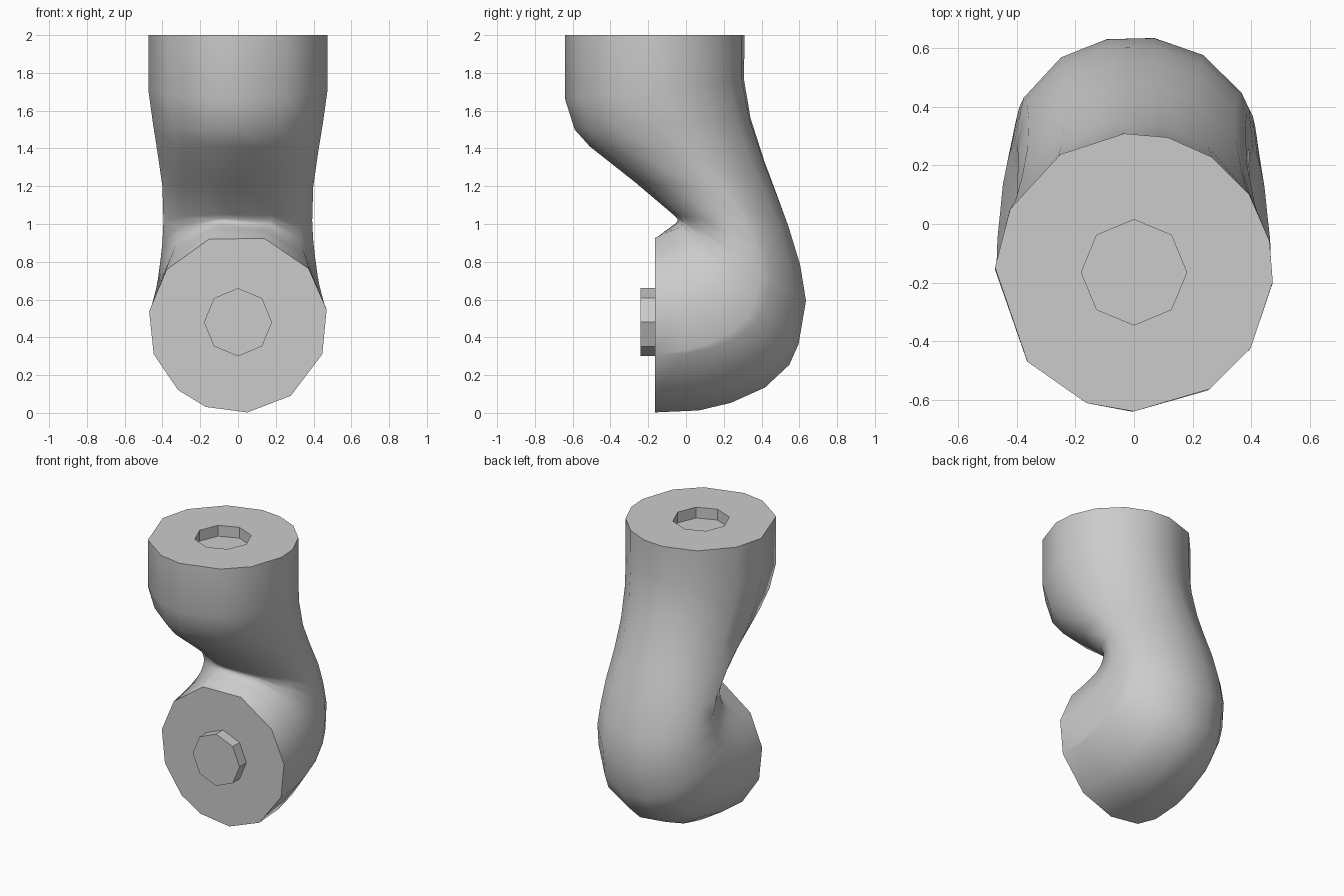
import bpy, bmesh
from math import sin, cos, radians, pi
from mathutils import Vector

cube = bpy.data.objects.get("Cube")
if cube:
    bpy.data.objects.remove(cube)

grey = bpy.data.materials.new("plain grey")
grey.use_nodes = True
colour = (0.6, 0.6, 0.6, 1)
grey.diffuse_color = colour
grey.node_tree.nodes["Principled BSDF"].inputs["Base Color"].default_value = colour

# Side angles of the upper end and of the front end
TOP = [-33, -4, 13, 34, 56, 76, 94, 122, 153, 178, 220, 250, 270, 303]
FRONT = [-38, -9, 20, 20, 54, 84, 111, 132, 160, 188, 217, 251, 251, 287]

# Cross-sections along the bend: inner y, z, outer y, z, half width
SECTIONS = [
    (-.64, 2, .31, 2, .475),
    (-.64, 1.66, .31, 1.76, .475),
    (-.59, 1.5, .345, 1.56, .45),
    (-.51, 1.41, .42, 1.33, .425),
    (-.27, 1.22, .48, 1.17, .4),
    (-.07, 1.05, .55, .98, .395),
    (-.05, 1.03, .61, .78, .4),
    (-.05, 1.02, .64, .59, .41),
    (-.06, 1.01, .6, .36, .425),
    (-.08, 1, .55, .25, .435),
    (-.1, .99, .42, .13, .45),
    (-.12, .98, .24, .05, .46),
    (-.14, .965, .07, .01, .47),
    (-.165, .945, -.165, 0, .475),
]


def octagon(bm, centre, u, v, radius=.18):
    return [bm.verts.new(centre + radius * (u * cos(i * pi / 4) + v * sin(i * pi / 4)))
            for i in range(8)]


def bridge(bm, a, b):
    n = len(a)
    return [bm.faces.new((a[i], a[(i + 1) % n], b[(i + 1) % n], b[i])) for i in range(n)]


def finish(bm, name):
    bmesh.ops.remove_doubles(bm, verts=bm.verts, dist=.0005)
    bmesh.ops.recalc_face_normals(bm, faces=bm.faces)
    mesh = bpy.data.meshes.new(name)
    bm.to_mesh(mesh)
    bm.free()
    mesh.materials.append(grey)
    obj = bpy.data.objects.new(name, mesh)
    bpy.context.collection.objects.link(obj)
    return obj


X, Y, Z = Vector((1, 0, 0)), Vector((0, 1, 0)), Vector((0, 0, 1))

# Bent limb, lofted through the sections
bm = bmesh.new()
rings = []
for k, (iy, iz, oy, oz, width) in enumerate(SECTIONS):
    f = k / (len(SECTIONS) - 1)
    inner, outer = Vector((0, iy, iz)), Vector((0, oy, oz))
    mid, half = (inner + outer) / 2, (outer - inner) / 2
    angles = [radians(a + (b - a) * f) for a, b in zip(TOP, FRONT)]
    rings.append([bm.verts.new(mid + X * width * cos(t) + half * sin(t)) for t in angles])
for a, b in zip(rings, rings[1:]):
    bridge(bm, a, b)
bm.faces.new(rings[-1])

# Socket sunk into the upper end
rim = octagon(bm, Vector((0, -.165, 2)), X, Y)
floor = octagon(bm, Vector((0, -.165, 1.925)), X, Y)
bridge(bm, rim, floor)
bm.faces.new(floor)
edges = []
for loop in (rings[0], rim):
    for i, v in enumerate(loop):
        edges.append(bm.edges.get((v, loop[(i + 1) % len(loop)])))
bmesh.ops.triangle_fill(bm, edges=edges, use_beauty=True)
limb = finish(bm, "bent_limb")

# Peg on the front end
bm = bmesh.new()
base = octagon(bm, Vector((0, -.16, .48)), X, Z)
tip = octagon(bm, Vector((0, -.24, .48)), X, Z)
bridge(bm, base, tip)
bm.faces.new(base)
bm.faces.new(tip)
finish(bm, "front_peg")

# Smooth sides with sharp rims
bpy.ops.object.select_all(action='DESELECT')
limb.select_set(True)
bpy.context.view_layer.objects.active = limb
bpy.ops.object.shade_smooth_by_angle(angle=radians(40))
